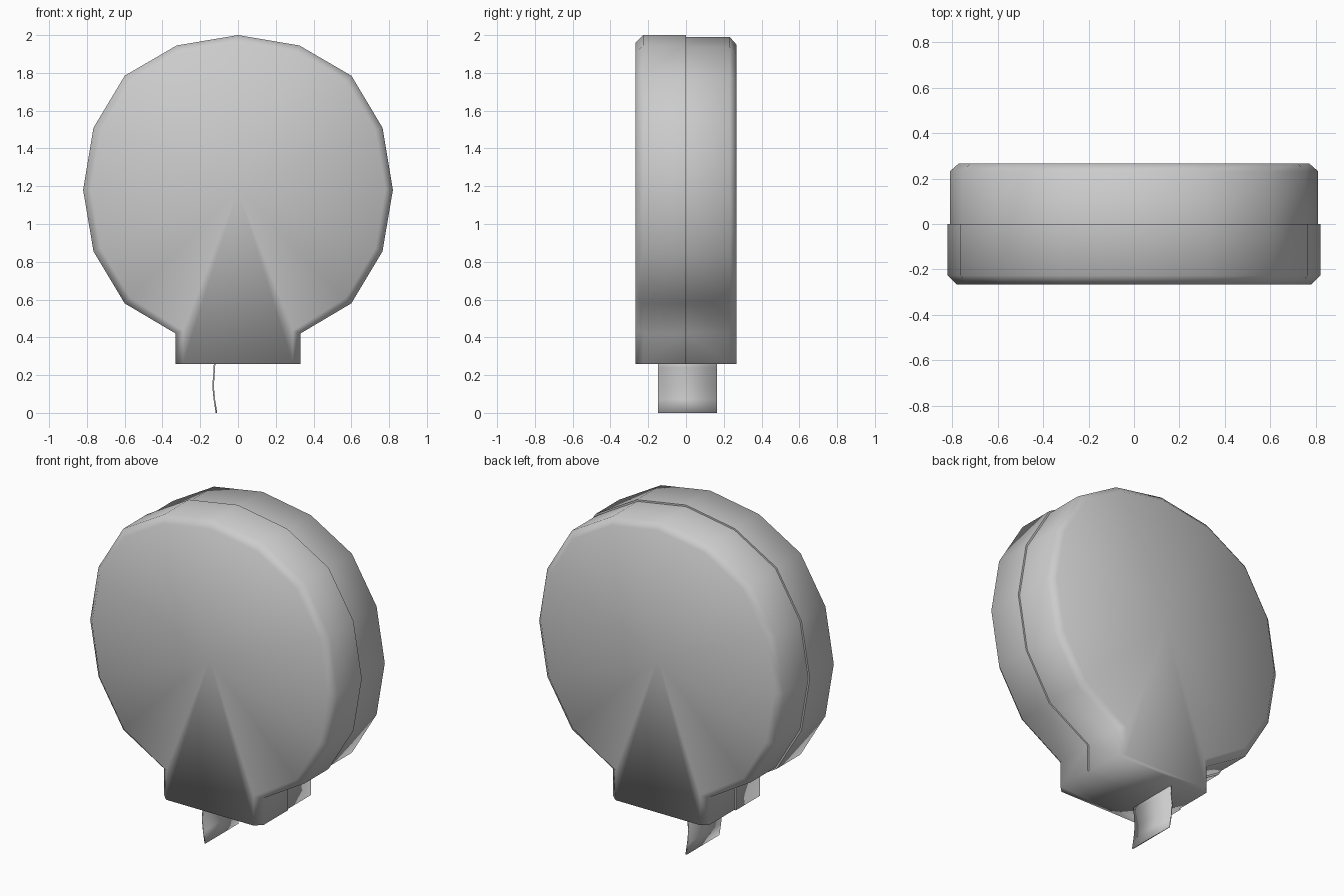
import bpy, bmesh

cube = bpy.data.objects.get("Cube")
if cube:
    bpy.data.objects.remove(cube)

grey = bpy.data.materials.new("plain grey")
grey.use_nodes = True
colour = (0.6, 0.6, 0.6, 1)
grey.diffuse_color = colour
grey.node_tree.nodes["Principled BSDF"].inputs["Base Color"].default_value = colour

CENTRE, BASE = 1.18, 0.26
# Half of the round case outline, from the top down to the stand
HALF = [(0, 0.82), (0.325, 0.765), (0.6, 0.605), (0.765, 0.33), (0.82, 0),
        (0.765, -0.325), (0.6, -0.6), (0.325, -0.76)]


def outline(inset):
    """Closed case outline drawn in by a margin, with a flat-bottomed stand."""
    k = 1 - inset / 0.82
    half = [(x * k, CENTRE + z * k) for x, z in HALF[:-1]]
    foot = 0.33 - inset
    half += [(foot, CENTRE + HALF[-1][1] + inset * 0.4), (foot, BASE)]
    return half + [(-x, z) for x, z in reversed(half[1:])]


def finish(bm, name):
    bmesh.ops.recalc_face_normals(bm, faces=bm.faces)
    mesh = bpy.data.meshes.new(name)
    bm.to_mesh(mesh)
    bm.free()
    mesh.materials.append(grey)
    obj = bpy.data.objects.new(name, mesh)
    bpy.context.collection.objects.link(obj)
    return obj


def shell(name, margin, seam, shoulder, face):
    """Half case: seam cap, straight wall, chamfer and a fanned outer face."""
    bm = bmesh.new()
    rings = []
    for y, inset in ((seam, margin), (shoulder, margin), (face, margin + 0.04)):
        rings.append([bm.verts.new((x, y, z)) for x, z in outline(inset)])
    n = len(rings[0])
    for a, b in zip(rings, rings[1:]):
        for i in range(n):
            j = (i + 1) % n
            bm.faces.new((a[i], a[j], b[j], b[i]))
    hub = bm.verts.new((0, face, CENTRE))
    for i in range(n):
        bm.faces.new((rings[-1][i], rings[-1][(i + 1) % n], hub))
    cap = bm.faces.new(rings[0])
    for f in bm.faces:
        f.smooth = True
    cap.smooth = False
    for e in cap.edges:
        e.smooth = False
    return finish(bm, name)


# Two halves of the case, the back one slightly smaller
shell("front_case", 0, 0, -0.227, -0.267)
shell("back_case", 0.01, -0.005, 0.232, 0.267)

# Loose end of the tape hanging from the stand
bm = bmesh.new()
path = [(-0.122, 0.3), (-0.125, 0.24), (-0.132, 0.14), (-0.125, 0.07), (-0.114, 0)]
rows = [[bm.verts.new((x, y, z)) for y in (-0.148, 0.163)] for x, z in path]
for a, b in zip(rows, rows[1:]):
    bm.faces.new((a[0], a[1], b[1], b[0])).smooth = True
tape = finish(bm, "tape_end")
thick = tape.modifiers.new("thickness", "SOLIDIFY")
thick.thickness = 0.008
thick.offset = 0
